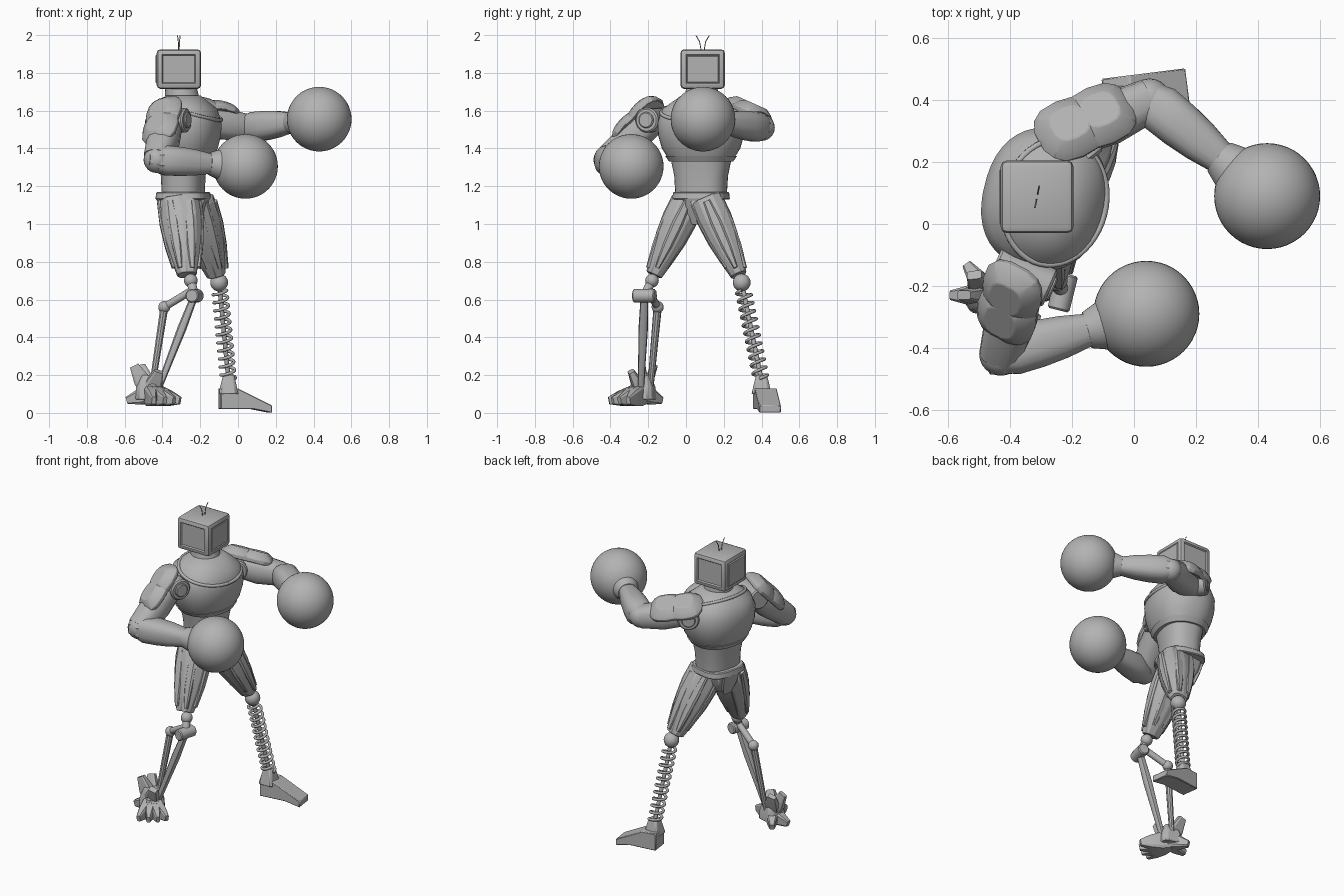
import bpy, bmesh, math
from mathutils import Vector, Matrix

if "Cube" in bpy.data.objects:
    bpy.data.objects.remove(bpy.data.objects["Cube"])

GREY = (.45, .45, .45, 1)
mat = bpy.data.materials.new("plain grey")
mat.use_nodes = True
mat.diffuse_color = GREY
mat.node_tree.nodes["Principled BSDF"].inputs["Base Color"].default_value = GREY

RIGHTWARD, UP = Vector((1, 0, 0)), Vector((0, 0, 1))
FORWARD = Vector((1, -.25, 0)).normalized()
ACROSS = UP.cross(FORWARD)


def spine(height):
    return Vector((-.29, .08, height))


def finish(name, bm, smooth=35, bevel=0):
    bmesh.ops.recalc_face_normals(bm, faces=bm.faces)
    mesh = bpy.data.meshes.new(name)
    bm.to_mesh(mesh)
    bm.free()
    ob = bpy.data.objects.new(name, mesh)
    bpy.context.scene.collection.objects.link(ob)
    mesh.materials.append(mat)
    if bevel:
        edge = ob.modifiers.new("edge", 'BEVEL')
        edge.width, edge.segments, edge.angle_limit = bevel, 1, math.radians(smooth)
    bpy.ops.object.select_all(action='DESELECT')
    ob.select_set(True)
    bpy.context.view_layer.objects.active = ob
    bpy.ops.object.shade_smooth_by_angle(angle=math.radians(smooth))


def limb(name, start, end, widths, ratio=1, side=None, sides=24, power=2, smooth=35, bevel=0):
    """Skin evenly spaced superellipse rings between two points."""
    axis = (end - start).normalized()
    if side is None:
        side = UP if abs(axis.z) < .8 else RIGHTWARD
    v = axis.cross(side).normalized()
    u = v.cross(axis)
    bm = bmesh.new()
    loops = []
    for k, width in enumerate(widths):
        centre = start.lerp(end, k / (len(widths) - 1))
        loop = []
        for i in range(sides):
            angle = math.tau * (i + .5) / sides
            c, s = (math.copysign(abs(q) ** (2 / power), q)
                    for q in (math.cos(angle), math.sin(angle)))
            loop.append(bm.verts.new(centre + (u * c + v * s * ratio) * width))
        loops.append(loop)
    for low, high in zip(loops, loops[1:]):
        for i in range(sides):
            j = (i + 1) % sides
            bm.faces.new((low[i], low[j], high[j], high[i]))
    bm.faces.new(loops[0])
    bm.faces.new(loops[-1])
    finish(name, bm, smooth, bevel)


def rod(name, start, end, radius, bevel=0):
    limb(name, start, end, (radius, radius), bevel=bevel)


def ball(name, centre, radius, segments=24):
    bm = bmesh.new()
    bmesh.ops.create_uvsphere(bm, u_segments=segments, v_segments=segments // 2,
                              radius=radius, matrix=Matrix.Translation(centre))
    finish(name, bm, smooth=60)


def wire(name, points, radius):
    curve = bpy.data.curves.new(name, 'CURVE')
    curve.dimensions, curve.bevel_depth, curve.bevel_resolution = '3D', radius, 2
    curve.use_fill_caps = True
    spline = curve.splines.new('POLY')
    spline.points.add(len(points) - 1)
    for target, point in zip(spline.points, points):
        target.co = (*point, 1)
    bpy.context.scene.collection.objects.link(bpy.data.objects.new(name, curve))
    curve.materials.append(mat)


# Head: a television case with inset panels and two antennas
head = Vector((-.313, .088, 1.82))
bm = bmesh.new()
bmesh.ops.create_cube(bm, matrix=Matrix.Translation(head) @ Matrix.Diagonal((.235, .235, .21, 1)),
                      size=1)
bmesh.ops.bevel(bm, geom=bm.edges[:], offset=.02, segments=2, profile=.5, affect='EDGES')
screen = RIGHTWARD
for facing, depth in ((screen, -.005), (-screen, .006),
                      (Vector((0, 1, 0)), -.008), (Vector((0, -1, 0)), -.008)):
    face = max(bm.faces, key=lambda f: f.calc_area() * f.normal.dot(facing))
    bmesh.ops.inset_region(bm, faces=[face], thickness=.012)
    bmesh.ops.inset_region(bm, faces=[face], thickness=.008, depth=depth)
    if facing == screen:
        bmesh.ops.inset_region(bm, faces=[face], thickness=.004, depth=-depth)
finish("head_case", bm, smooth=30)
for sign in (-1, 1):
    wire("antenna", [head + Vector((sign * bend / 5, sign * bend, rise))
                     for bend, rise in ((.008, .1), (.016, .145), (.035, .178))], .0025)

# Torso: neck, chest, collar, abdomen and pelvis
limb("neck", spine(1.6), head, (.1, .09, .08, .07), side=FORWARD)
limb("chest", spine(1.33), spine(1.68), (.14, .178, .195, .198, .175, .09), ratio=1.16,
     side=FORWARD, sides=40, power=2.3, smooth=45)
limb("chest_lower_rim", spine(1.33), spine(1.36), (.145, .163), ratio=1.16,
     side=FORWARD, sides=40, power=2.3)
collar = []
for i in range(49):
    angle = math.tau * i / 48
    reach = math.cos(angle) * .165 + .035
    collar.append(spine(1.61) + FORWARD * reach + ACROSS * math.sin(angle) * .205 - UP * reach * .3)
wire("collar_rim", collar, .01)
limb("abdomen", spine(1.15), spine(1.36), (.108, .113, .13), ratio=1.25,
     side=FORWARD, sides=32, power=2.5)
limb("belt", spine(1.13), spine(1.17), (.14, .135), ratio=1.05, side=FORWARD,
     power=3, bevel=.005)
limb("pelvis", spine(1.14), spine(1), (.13, .11, .06), ratio=.8, side=FORWARD,
     sides=12, power=3, smooth=20, bevel=.005)
for sign in (-1, 1):
    limb("groin_plate", spine(1.14) + FORWARD * sign * .12, spine(1) + FORWARD * sign * .08,
         (.02, .018, .01), ratio=3, side=FORWARD, sides=8, power=4, smooth=20)

# Arms: joint discs, two-part domed shoulder pads and round boxing gloves
arms = {
    "right": ((-.36, -.17, 1.55), (-.43, -.42, 1.34), (.04, -.29, 1.305), (.9, -.4, 0), (-.5, -.6, .7)),
    "left": ((-.21, .28, 1.55), (.05, .4, 1.51), (.43, .09, 1.555), (-.6, .8, 0), (0, .4, .9)),
}
for side, landmarks in arms.items():
    shoulder, elbow, glove, pivot, normal = map(Vector, landmarks)
    rod(side + "_shoulder_disc", shoulder - pivot * .1, shoulder + pivot * .1, .066, bevel=.008)
    rod(side + "_shoulder_cap", shoulder, shoulder + pivot * .11, .042, bevel=.005)

    normal.normalize()
    along = elbow - shoulder
    along = (along - normal * along.dot(normal)).normalized()
    for shift in (-.055, .055):
        middle = shoulder.lerp(elbow, .2) + normal * .07 + along * shift
        limb(side + "_shoulder_pad", middle - normal * .03, middle + normal * .04,
             (.105, .112, .095, .06), ratio=.95, side=along, sides=14, power=2.7, smooth=25,
             bevel=.003)

    limb(side + "_upper_arm", shoulder, elbow, (.07, .085, .07), sides=14, power=2.6)
    ball(side + "_elbow", elbow, .07)
    back = (elbow - glove).normalized()
    wrist = glove + back * .2
    limb(side + "_forearm", elbow + back * .04, wrist, (.05, .08, .078, .07, .055),
         sides=16, power=2.6, smooth=40)
    outward = elbow - spine(elbow.z)
    outward = outward.normalized() * .04
    limb(side + "_elbow_guard", elbow + outward + back * .03, elbow.lerp(wrist, .6) + outward,
         (.03, .055, .045, .025), ratio=.7, sides=8, power=3, smooth=20)
    limb(side + "_cuff", wrist, glove + back * .12, (.06, .075, .09))
    ball(side + "_glove", glove, .171, segments=48)

# Armoured thighs with raised strips around them
thighs = {"right": ((-.31, .01, 1.12), (-.27, -.17, .73)),
          "left": ((-.23, .11, 1.12), (-.115, .28, .73))}
for side, landmarks in thighs.items():
    hip, knee = map(Vector, landmarks)
    limb(side + "_thigh", hip, knee, (.105, .11, .1, .078, .052), ratio=.85,
         sides=10, power=2.8, smooth=15, bevel=.005)
    for k in range(6):
        angle = math.tau * k / 6
        outward = Vector((math.cos(angle), math.sin(angle) * .85, 0))
        limb(side + "_thigh_strip", hip + outward * .1, hip.lerp(knee, .9) + outward * .065,
             (.02, .03, .026, .012), sides=8, power=4, smooth=15)

# Left lower leg: coil spring around a thin rod, then a wedge foot
knee, ankle = Vector((-.1, .295, .69)), Vector((-.05, .4, .17))
ball("left_knee", knee, .047)
rod("left_spring_rod", knee, ankle, .012)
axis = (ankle - knee).normalized()
u = axis.cross(ACROSS).normalized()
v = axis.cross(u)
turns, steps = 11, 240
coil = []
for i in range(steps + 1):
    angle = math.tau * turns * i / steps
    centre = knee.lerp(ankle, .08 + .9 * i / steps)
    coil.append(centre + (u * math.cos(angle) + v * math.sin(angle)) * .038)
wire("left_spring", coil, .0085)
limb("left_ankle", ankle - UP * .07, ankle + UP * .03, (.055, .03), sides=8, power=5, bevel=.004)

bm = bmesh.new()
sole = [bm.verts.new((x, .365 + x / 8, z)) for x, z in
        ((-.09, .02), (-.09, .13), (0, .13), (.18, .04), (.18, 0), (.08, .02))]
side_face = bm.faces.new(sole)
extruded = bmesh.ops.extrude_face_region(bm, geom=[side_face], use_keep_orig=True)
bmesh.ops.translate(bm, vec=(-.015, .115, 0),
                    verts=[g for g in extruded["geom"] if isinstance(g, bmesh.types.BMVert)])
finish("left_foot", bm, smooth=20, bevel=.004)

# Right lower leg: hinge and twin struts
knee, hinge = Vector((-.25, -.18, .7)), Vector((-.23, -.22, .62))
joint, heel = Vector((-.39, -.15, .56)), Vector((-.47, -.23, .1))
ball("right_knee", knee, .036)
rod("right_knee_link", knee, hinge, .024)
rod("right_hinge", hinge - ACROSS * .06, hinge + ACROSS * .06, .036, bevel=.006)
rod("right_rear_link", hinge.lerp(knee, .4), joint, .02)
ball("right_rear_joint", joint, .032)
limb("right_rear_strut", joint, heel + ACROSS * .04, (.022, .016), sides=10)
limb("right_front_strut", hinge, heel + FORWARD * .04, (.02, .025, .02, .016),
     sides=10, power=2.5)

# Right foot: ankle block, narrow fan of toes and heel fins
limb("right_ankle", heel - UP * .03, heel + UP * .1, (.07, .065, .04), side=FORWARD,
     sides=8, power=4, smooth=20, bevel=.006)


def foot_point(degrees, reach, rise):
    angle = math.radians(degrees)
    return heel + Vector((math.cos(angle) * reach, math.sin(angle) * reach, rise))


for degrees in (-82, -62, -43, -25):
    limb("right_toe", heel, foot_point(degrees, .18, -.035), (.055, .055, .042, .02),
         ratio=.6, sides=8, power=5, smooth=15)
for degrees in (125, 180):
    limb("right_heel_spur", heel, foot_point(degrees, .12, -.035), (.05, .04, .02),
         ratio=.8, sides=8, power=5, smooth=15)
    limb("right_heel_fin", heel, foot_point(degrees, .08, .15), (.045, .045, .025),
         ratio=.6, sides=8, power=5, smooth=15)
limb("right_instep_fin", heel, foot_point(-50, .08, .12), (.05, .045, .025),
     ratio=.7, sides=8, power=5, smooth=15)
